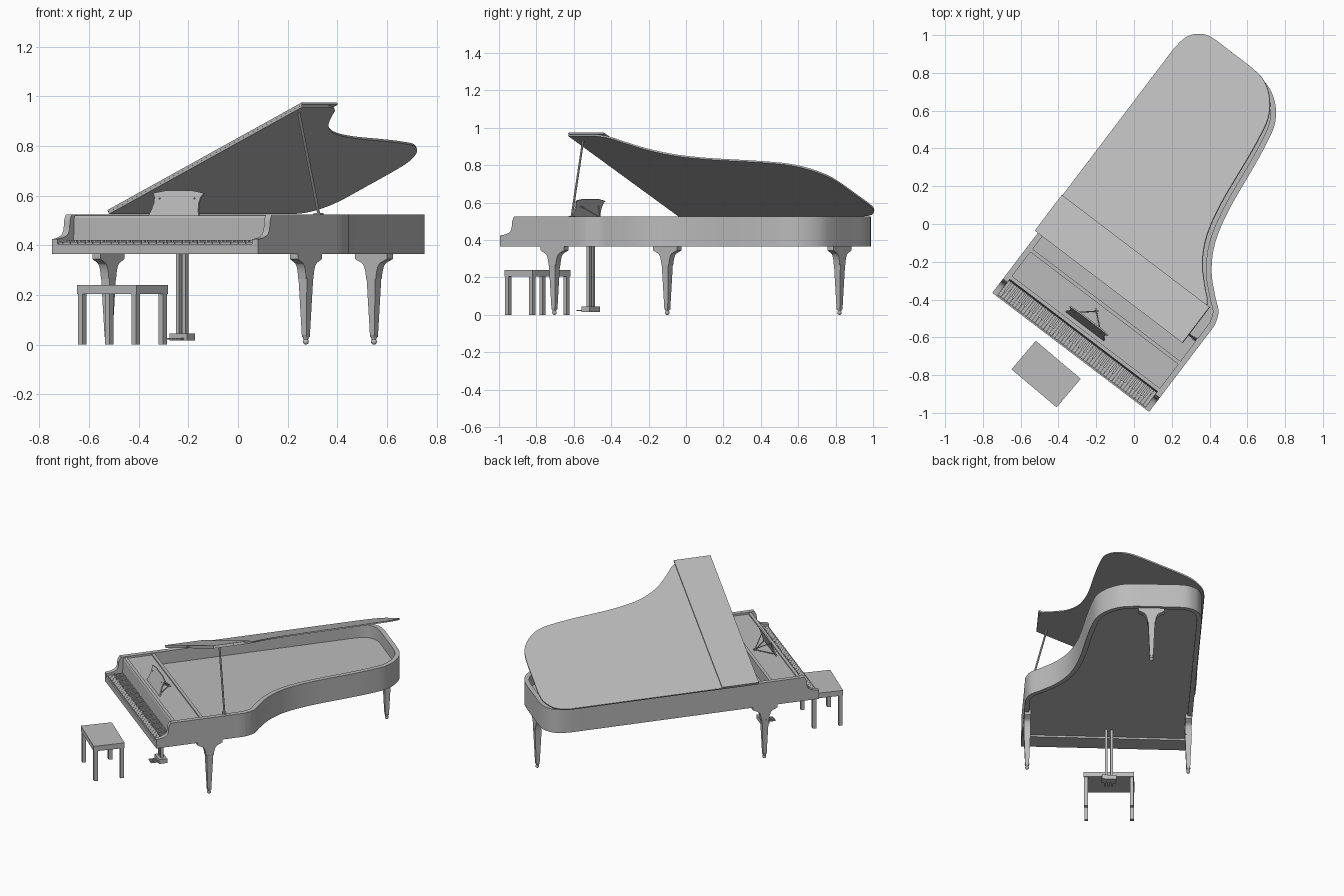
import bpy, bmesh, math
from mathutils import Matrix, Vector

cube = bpy.data.objects.get("Cube")
if cube:
    bpy.data.objects.remove(cube, do_unlink=True)

grey = bpy.data.materials.new("plain_grey")
grey.use_nodes = True
grey.diffuse_color = (0.5, 0.5, 0.5, 1)
grey.node_tree.nodes["Principled BSDF"].inputs["Base Color"].default_value = grey.diffuse_color

# Everything is built square to the keyboard, then turned as a whole
TURN = Matrix.Rotation(math.radians(-37.2), 4, 'Z')
LEFT, RIGHT, FRONT = -0.377, 0.665, -0.744
MID = (LEFT + RIGHT) / 2
BASE, TOP = 0.365, 0.525


def finish(name, bm, place=Matrix(), smooth=False):
    bmesh.ops.recalc_face_normals(bm, faces=bm.faces)
    mesh = bpy.data.meshes.new(name)
    bm.to_mesh(mesh)
    bm.free()
    mesh.materials.append(grey)
    if smooth:
        mesh.shade_smooth()
        mesh.set_sharp_from_angle(angle=math.radians(35))
    obj = bpy.data.objects.new(name, mesh)
    bpy.context.collection.objects.link(obj)
    obj.matrix_world = TURN @ place
    return obj


def add_box(bm, x0, x1, y0, y1, z0, z1):
    centre = Matrix.Translation(((x0 + x1) / 2, (y0 + y1) / 2, (z0 + z1) / 2))
    size = Matrix.Diagonal((x1 - x0, y1 - y0, z1 - z0, 1))
    bmesh.ops.create_cube(bm, size=1, matrix=centre @ size)


def box(name, *bounds, place=Matrix()):
    bm = bmesh.new()
    add_box(bm, *bounds)
    return finish(name, bm, place)


def add_prism(bm, points, lo, hi, plane="xy"):
    to3d = {"xy": lambda u, v, w: (u, v, w),
            "xz": lambda u, v, w: (u, w, v),
            "yz": lambda u, v, w: (w, u, v)}[plane]
    face = bm.faces.new([bm.verts.new(to3d(u, v, lo)) for u, v in points])
    new = bmesh.ops.extrude_face_region(bm, geom=[face])["geom"]
    verts = [g for g in new if isinstance(g, bmesh.types.BMVert)]
    bmesh.ops.translate(bm, verts=verts, vec=to3d(0, 0, hi - lo))


def prism(name, points, lo, hi, plane="xy", place=Matrix(), smooth=False):
    bm = bmesh.new()
    add_prism(bm, points, lo, hi, plane)
    return finish(name, bm, place, smooth)


def rod(name, start, end, radius):
    start, end = Vector(start), Vector(end)
    axis = end - start
    bm = bmesh.new()
    bmesh.ops.create_cone(bm, cap_ends=True, segments=10, radius1=radius,
                          radius2=radius, depth=axis.length)
    place = Matrix.Translation((start + end) / 2) @ axis.to_track_quat('Z', 'Y').to_matrix().to_4x4()
    return finish(name, bm, place, True)


def spline(points, steps=5):
    p = [Vector(q) for q in points]
    p = [p[0]] + p + [p[-1]]
    out = []
    for a, b, c, d in zip(p, p[1:], p[2:], p[3:]):
        for i in range(steps):
            t = i / steps
            out.append(0.5 * (2 * b + (c - a) * t + (2 * a - 5 * b + 4 * c - d) * t ** 2
                              + (3 * b - a - 3 * c + d) * t ** 3))
    return out + [p[-1]]


def offset(path, dist):
    out = []
    for i, p in enumerate(path):
        d = (path[min(i + 1, len(path) - 1)] - path[max(i - 1, 0)]).normalized()
        out.append(p + Vector((d.y, -d.x)) * dist)
    return out


# Curved case: outline from the bass side, round the tail, to the treble side
curve = spline([(LEFT, 0.87), (-0.365, 0.94), (-0.33, 0.99), (-0.26, 1.022), (-0.1, 1.024),
                (0.05, 1.022), (0.14, 1.005), (0.22, 0.95), (0.275, 0.87), (0.302, 0.76),
                (0.323, 0.62), (0.356, 0.36), (0.403, 0.18), (0.478, 0.05), (0.572, -0.043),
                (0.638, -0.1), (RIGHT, -0.17)])


def outline(front):
    return [Vector((LEFT, front)), Vector((LEFT, 0.8))] + curve + \
        [Vector((RIGHT, -0.22)), Vector((RIGHT, front))]


wall = outline(-0.62)
inner = offset(wall, 0.03)
prism("case_rim", wall + inner[::-1], BASE, TOP, smooth=True)
prism("soundboard", offset(wall, 0.029), BASE + 0.012, 0.44)

# Keyboard end: bed, slip, cheeks, fallboard and shelf
box("key_bed", LEFT, RIGHT, FRONT, -0.62, BASE, 0.385)
box("key_slip", LEFT + 0.03, RIGHT - 0.03, FRONT, -0.736, 0.385, 0.405)
cheek = [(-0.62, 0.385), (FRONT, 0.385)] + spline(
    [(FRONT, 0.425), (-0.71, 0.43), (-0.68, 0.442), (-0.666, 0.465), (-0.662, 0.5), (-0.65, TOP)], 3) + [(-0.62, TOP)]
for name, x in (("bass_cheek", LEFT), ("treble_cheek", RIGHT - 0.03)):
    prism(name, cheek, x, x + 0.03, "yz", smooth=True)
inside = (LEFT + 0.03, RIGHT - 0.03)
prism("fallboard", [(-0.64, 0.385), (-0.634, 0.51), (-0.63, 0.52), (-0.61, 0.52), (-0.61, 0.385)],
      *inside, "yz")
box("music_shelf", *inside, -0.61, -0.45, 0.4, 0.512)
box("shelf_rail", *inside, -0.45, -0.43, 0.4, 0.52)

# Keys: 52 naturals, with sharps in the usual groups
whites, blacks = bmesh.new(), bmesh.new()
pitch = (inside[1] - inside[0]) / 52
for i in range(52):
    x = inside[0] + i * pitch
    add_box(whites, x + 0.0006, x + pitch - 0.0006, -0.735, -0.636, 0.386, 0.413)
    if i < 51 and i % 7 not in (1, 4):
        add_box(blacks, x + pitch * 0.7, x + pitch * 1.3, -0.7, -0.636, 0.4, 0.422)
finish("white_keys", whites)
finish("black_keys", blacks)

# Raised lid, with its front flap folded back on top
HINGE = Vector((LEFT - 0.015, 0, TOP))
TILT = Matrix.Translation(HINGE) @ Matrix.Rotation(math.radians(-23.8), 4, 'Y')
lid = [(p.x - HINGE.x, p.y) for p in offset(outline(-0.346), -0.013)]
prism("lid", lid, 0, 0.009, place=TILT)
box("lid_flap", 0.002, 1.074, -0.346, -0.108, 0.0092, 0.018, place=TILT)
rod("lid_prop", (0.635, -0.29, 0.5), (0.528, -0.29, 0.932), 0.006)
box("prop_block", 0.61, 0.645, -0.3, -0.28, 0.5, 0.53)

# Music desk with its crossed struts
half = [(0.128, 0), (0.118, 0.03), (0.113, 0.06), (0.117, 0.085), (0.128, 0.102), (0.07, 0.112)]
desk = half + [(-x, z) for x, z in reversed(half)]
lean = Matrix.Translation((0.12, -0.59, 0.515)) @ Matrix.Rotation(math.radians(-20), 4, 'X')
prism("music_desk", desk, 0, 0.008, "xz", place=lean)
for side in (-1, 1):
    rod("desk_strut", (0.12 + side * 0.09, -0.565, 0.59), (0.12 - side * 0.01, -0.48, 0.515), 0.003)
    rod("desk_brace", (0.12 + side * 0.1, -0.575, 0.52), (0.12 - side * 0.01, -0.48, 0.515), 0.003)


# Legs: curved bracket, square taper and caster
def leg(name, x, y, turn):
    place = Matrix.Translation((x, y, 0)) @ Matrix.Rotation(math.radians(turn), 4, 'Z')
    bracket = [(0.08, 0.378), (0.08, 0.345), (0.07, 0.34)] + \
        spline([(0.066, 0.338), (0.042, 0.325), (0.03, 0.3), (0.024, 0.265)], 3)
    bm = bmesh.new()
    add_prism(bm, bracket + [(-s, z) for s, z in reversed(bracket)], -0.02, 0.02, "xz")
    post = Matrix.Translation((0, 0, 0.15)) @ Matrix.Rotation(math.radians(45), 4, 'Z')
    bmesh.ops.create_cone(bm, cap_ends=True, segments=4, radius1=0.016, radius2=0.03,
                          depth=0.24, matrix=post)
    finish(name, bm, place)
    foot = bmesh.new()
    bmesh.ops.create_cone(foot, cap_ends=True, segments=12, radius1=0.008, radius2=0.015,
                          depth=0.02, matrix=Matrix.Translation((0, 0, 0.028)))
    bmesh.ops.create_uvsphere(foot, u_segments=12, v_segments=8, radius=0.012,
                              matrix=Matrix.Translation((0, 0, 0.012)))
    finish(name + "_caster", foot, place, True)


leg("bass_leg", LEFT + 0.022, -0.395, 90)
leg("treble_leg", RIGHT - 0.022, -0.395, 90)
leg("tail_leg", -0.06, 0.985, 0)

# Pedal lyre
LYRE = 0.129
for side in (-1, 1):
    x = LYRE + side * 0.016
    box("lyre_post", x - 0.008, x + 0.008, -0.552, -0.532, 0.04, 0.38)
box("pedal_box", LYRE - 0.045, LYRE + 0.045, -0.568, -0.515, 0.016, 0.045)
for i in (-1, 0, 1):
    x = LYRE + i * 0.022
    box("pedal", x - 0.006, x + 0.006, -0.615, -0.565, 0.02, 0.026)

# Bench
BENCH = Matrix.Translation((0.11, -0.914, 0)) @ Matrix.Rotation(math.radians(-3), 4, 'Z')
box("bench_seat", -0.156, 0.156, -0.099, 0.099, 0.205, 0.24, place=BENCH)
for sx in (-1, 1):
    for sy in (-1, 1):
        x, y = sx * 0.141, sy * 0.084
        box("bench_leg", x - 0.012, x + 0.012, y - 0.012, y + 0.012, 0, 0.206, place=BENCH)
